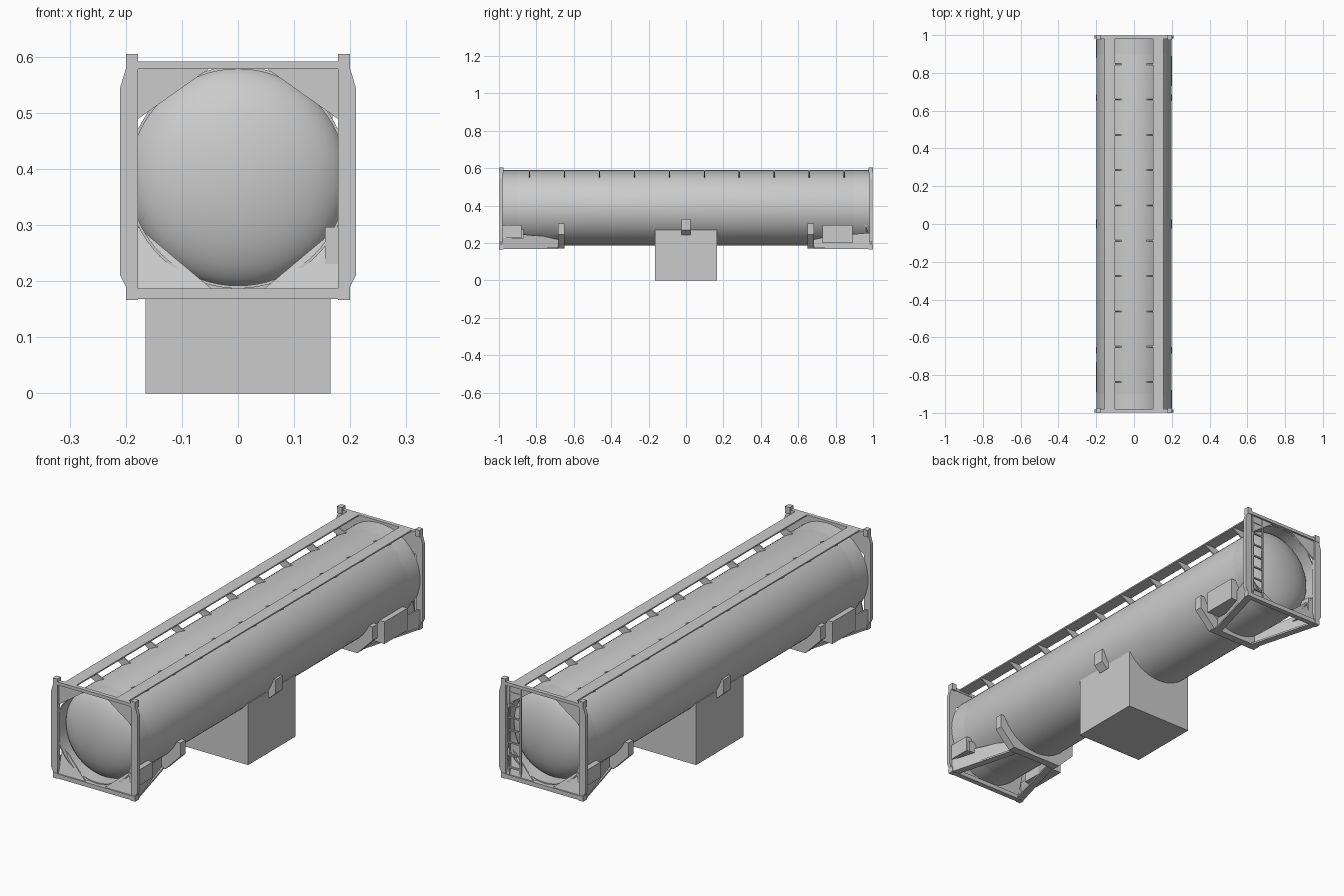
import bpy, bmesh, math
from mathutils import Vector

if "Cube" in bpy.data.objects:
    bpy.data.objects.remove(bpy.data.objects["Cube"])

grey = bpy.data.materials.new("plain grey")
grey.diffuse_color = (0.6, 0.6, 0.6, 1)
grey.use_nodes = True
grey.node_tree.nodes["Principled BSDF"].inputs["Base Color"].default_value = grey.diffuse_color
CZ, R = 0.385, 0.198          # tank axis height and radius


def finish(name, bm, smooth=False):
    bmesh.ops.recalc_face_normals(bm, faces=bm.faces)
    me = bpy.data.meshes.new(name)
    bm.to_mesh(me)
    bm.free()
    me.materials.append(grey)
    ob = bpy.data.objects.new(name, me)
    bpy.context.collection.objects.link(ob)
    if smooth:
        bpy.context.view_layer.objects.active = ob
        ob.select_set(True)
        bpy.ops.object.shade_smooth_by_angle(angle=math.radians(35))
        ob.select_set(False)
    return ob


def prism(name, pts, offset):
    """Flat polygon pushed along an offset vector."""
    bm = bmesh.new()
    a = [bm.verts.new(p) for p in pts]
    b = [bm.verts.new(Vector(p) + Vector(offset)) for p in pts]
    bm.faces.new(a)
    bm.faces.new(b[::-1])
    for i in range(len(a)):
        j = (i + 1) % len(a)
        bm.faces.new((a[i], a[j], b[j], b[i]))
    return finish(name, bm)


def box(name, x0, x1, y0, y1, z0, z1):
    return prism(name, [(x0, y0, z0), (x1, y0, z0), (x1, y1, z0), (x0, y1, z0)],
                 (0, 0, z1 - z0))


def lathe(name, prof, n=72):
    """Spin (radius, y) points round the tank axis."""
    bm = bmesh.new()
    vs = [bm.verts.new((r, y, CZ)) for r, y in prof]
    es = [bm.edges.new((vs[i], vs[i + 1])) for i in range(len(vs) - 1)]
    bmesh.ops.spin(bm, geom=vs + es, cent=(0, 0, CZ), axis=(0, 1, 0),
                   angle=math.tau, steps=n, use_duplicate=False)
    bmesh.ops.remove_doubles(bm, verts=bm.verts, dist=1e-5)
    return finish(name, bm, True)


# tank with dished ends
dish = [(R * math.cos(t), 0.90 + 0.085 * math.sin(t))
        for t in [i * math.pi / 24 for i in range(13)]]
dish[-1] = (0, 0.985)
lathe("tank", [(r, -y) for r, y in dish[::-1]] + dish)

# pedestal block
box("pedestal", -0.165, 0.165, -0.165, 0.165, 0, 0.27)

for e in (-1, 1):
    end = "front" if e < 0 else "back"
    # skirt ring joining tank to end frame
    lathe(end + "_skirt", [(R, e * 0.89), (R, e * 0.982), (R - 0.005, e * 0.982), (R - 0.005, e * 0.89)])
    # end frame beams
    box(end + "_top_beam", -0.19, 0.19, e * 0.98, e * 0.998, 0.578, 0.592)
    box(end + "_bottom_beam", -0.19, 0.19, e * 0.975, e * 0.998, 0.168, 0.187)
    # saddle hugging the tank underside
    arc = [(R * math.sin(a), CZ - R * math.cos(a))
           for a in [math.radians(-66 + 132 * i / 24) for i in range(25)]]
    sad = arc + [(0.2, 0.305), (0.2, 0.245), (0.125, 0.17), (-0.125, 0.17), (-0.2, 0.245), (-0.2, 0.305)]
    prism(end + "_saddle", [(x, e * 0.65, z) for x, z in sad], (0, e * 0.035, 0))

    for s in (-1, 1):
        tag = end + ("_left" if s < 0 else "_right")
        # corner post with bulged outer edge
        post = [(0.178, 0.175), (0.198, 0.175), (0.198, 0.187), (0.21, 0.21),
                (0.21, 0.545), (0.198, 0.585), (0.198, 0.595), (0.178, 0.595)]
        prism(tag + "_post", [(s * x, e * 0.982, z) for x, z in post], (0, e * 0.016, 0))
        # corner castings
        for part, z0, z1 in (("top", 0.575, 0.605), ("bottom", 0.167, 0.19)):
            box(f"{tag}_{part}_casting", s * 0.178, s * 0.2, e * 0.975, e, z0, z1)
        # corner gussets, lower ones leaning back
        prism(tag + "_top_gusset", [(s * 0.18, e * 0.982, 0.58), (s * 0.05, e * 0.982, 0.58),
              (s * 0.18, e * 0.982, 0.488)], (0, e * 0.008, 0))
        prism(tag + "_bottom_gusset", [(s * 0.18, e * 0.987, 0.185), (s * 0.045, e * 0.987, 0.185),
              (s * 0.18, e * 0.955, 0.298)], (0, e * 0.006, 0))
        # diagonal plate from corner to saddle, with bottom flange
        prism(tag + "_brace", [(s * 0.19, e * 0.98, 0.168), (s * 0.10, e * 0.685, 0.168),
              (s * 0.10, e * 0.685, 0.23), (s * 0.19, e * 0.98, 0.255)], (s * 0.008, 0, 0))
        prism(tag + "_brace_flange", [(s * 0.198, e * 0.98, 0.168), (s * 0.165, e * 0.98, 0.168),
              (s * 0.085, e * 0.685, 0.168), (s * 0.118, e * 0.685, 0.168)], (0, 0, 0.008))

for s in (-1, 1):
    side = "left" if s < 0 else "right"
    # walkway and its brackets
    box(side + "_walkway", s * 0.1, s * 0.155, -0.98, 0.98, 0.586, 0.592)
    for i in range(10):
        y = -0.84 + i * 0.187
        prism(f"{side}_walkway_bracket_{i}", [(s * 0.06, y, 0.568), (s * 0.1, y, 0.548),
              (s * 0.152, y, 0.58), (s * 0.152, y, 0.587), (s * 0.1, y, 0.587)], (0, 0.006, 0))
    # side lug at mid length
    prism(side + "_lug", [(s * 0.15, -0.025, 0.262), (s * 0.17, -0.025, 0.243),
          (s * 0.2, -0.025, 0.27), (s * 0.2, -0.025, 0.33), (s * 0.185, -0.025, 0.33)], (0, 0.05, 0))
    # large and small side cabinets, turned half round on the other side
    box(side + "_large_cabinet", s * 0.135, s * 0.201, s * 0.73, s * 0.89, 0.2, 0.297)
    box(side + "_small_cabinet", s * 0.155, s * 0.201, s * -0.98, s * -0.88, 0.228, 0.297)
    box(side + "_small_cabinet_cover", s * 0.155, s * 0.192, s * -0.98, s * -0.87, 0.225, 0.275)

# ladder on the back end
for x in (0.11, 0.165):
    box("ladder_rail", x - 0.003, x + 0.003, 0.985, 0.994, 0.187, 0.58)
for i in range(7):
    z = 0.215 + i * 0.055
    box(f"ladder_rung_{i}", 0.11, 0.165, 0.986, 0.993, z, z + 0.006)
